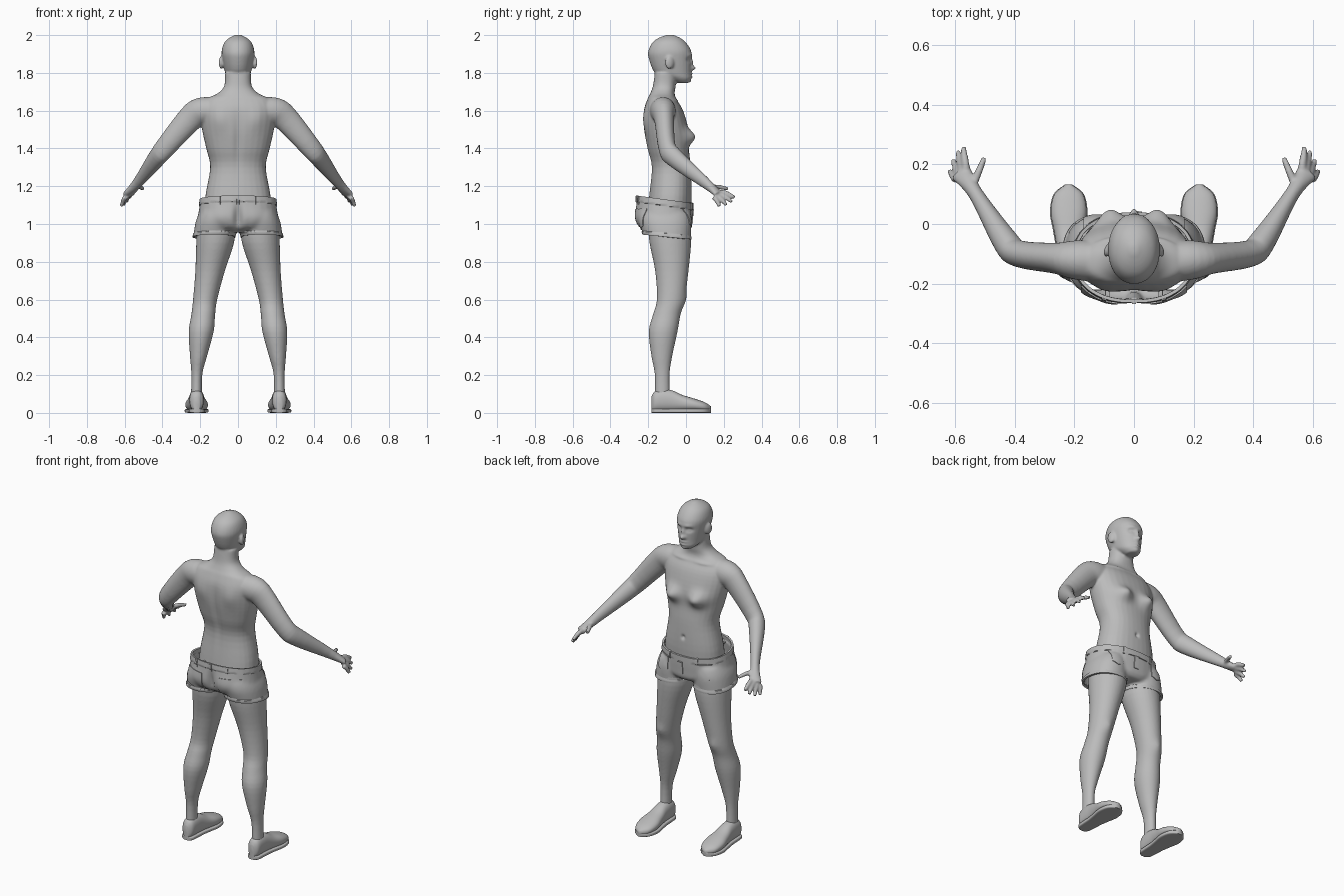
import bpy
import bmesh
from math import cos, sin, pi, exp
from mathutils import Vector, Matrix

X, Y, Z = Vector((1, 0, 0)), Vector((0, 1, 0)), Vector((0, 0, 1))
SIDES = {"left": 1, "right": -1}
BOTH = tuple(SIDES.values())

default_cube = bpy.data.objects.get("Cube")
if default_cube:
    bpy.data.objects.remove(default_cube, do_unlink=True)

grey = bpy.data.materials.new("plain grey")
grey.use_nodes = True
grey.diffuse_color = (.5, .5, .5, 1)
grey.node_tree.nodes["Principled BSDF"].inputs["Base Color"].default_value = grey.diffuse_color


def refine(rings, steps):
    """Smooth interpolation through rings of (x, y, z, radius_u, radius_v)."""
    rings = [Vector(ring) for ring in rings]
    last = len(rings) - 1
    result = []
    for i in range(last):
        start, end = rings[i], rings[i + 1]
        leave = (end - rings[max(i - 1, 0)]) / 2
        arrive = (rings[min(i + 2, last)] - start) / 2
        for step in range(steps):
            t = step / steps
            ease = t * t * (3 - 2 * t)
            result.append(start.lerp(end, ease) + leave * (t * (1 - t) ** 2)
                          - arrive * (t * t * (1 - t)))
    return result + [rings[-1]]


def loft(bm, rings, axes=None, power=2, sides=BOTH, count=32, steps=4):
    """Closed tube; axes fixes the ring plane, otherwise rings follow the path."""
    rings = refine(rings, steps)
    for side in sides:
        loops = []
        for i, ring in enumerate(rings):
            if axes:
                u, v = axes
            else:
                ahead = rings[min(i + 1, len(rings) - 1)]
                behind = rings[max(i - 1, 0)]
                along = (ahead - behind).to_3d()
                u = along.cross(Z).normalized()
                v = u.cross(along).normalized()
            loop = []
            for k in range(count):
                c, s = cos(2 * pi * k / count), sin(2 * pi * k / count)
                scale = (abs(c) ** power + abs(s) ** power) ** (-1 / power)
                spot = ring.to_3d() + u * (ring[3] * c * scale) + v * (ring[4] * s * scale)
                loop.append(bm.verts.new((spot.x * side, spot.y, spot.z)))
            loops.append(loop)
        for low, high in zip(loops, loops[1:]):
            for k in range(count):
                bm.faces.new((low[k], low[k - 1], high[k - 1], high[k]))
        bm.faces.new(loops[0])
        bm.faces.new(loops[-1])


def trunk(bm, rows, power):
    """Loft stacked level rings given as (height, back, front, half width)."""
    rings = [(0, (back + front) / 2, height, half, (front - back) / 2)
             for height, back, front, half in rows]
    loft(bm, rings, (X, Y), power, sides=(1,))


def make_object(name, bm):
    bmesh.ops.recalc_face_normals(bm, faces=bm.faces)
    mesh = bpy.data.meshes.new(name)
    bm.to_mesh(mesh)
    bm.free()
    ob = bpy.data.objects.new(name, mesh)
    bpy.context.collection.objects.link(ob)
    return ob


def bake(ob):
    """Apply the modifiers and finish with the material and smooth shading."""
    bpy.context.view_layer.update()
    graph = bpy.context.evaluated_depsgraph_get()
    mesh = bpy.data.meshes.new_from_object(ob.evaluated_get(graph))
    ob.modifiers.clear()
    ob.data = mesh
    mesh.materials.clear()
    mesh.materials.append(grey)
    mesh.shade_smooth()
    mesh.set_sharp_from_angle(angle=.9)


def fuse(ob, voxel):
    """Merge overlapping parts into one skin and soften the joins."""
    remesh = ob.modifiers.new("fuse", "REMESH")
    remesh.mode = "VOXEL"
    remesh.voxel_size = voxel
    smooth = ob.modifiers.new("soften", "SMOOTH")
    smooth.factor = .5
    smooth.iterations = 5
    bake(ob)


def bump(ob, centre, width, height, push):
    """Soft push along y around a centre, mirrored when off the middle line."""
    for side in (BOTH if centre[0] else (1,)):
        for v in ob.data.vertices:
            dz = (v.co.z - centre[2]) / height
            if abs(dz) < 2.5:
                dx = (v.co.x * side - centre[0]) / width
                dy = (v.co.y - centre[1]) / .06
                v.co.y += push * exp(-dx * dx - dy * dy - dz * dz)
    ob.data.update()


# Torso with neck
body = bmesh.new()
trunk(body, [
    (1, -.21, .02, .18), (1.15, -.195, .03, .172), (1.3, -.182, .025, .147),
    (1.4, -.205, .015, .168), (1.5, -.222, .012, .19), (1.6, -.223, -.015, .2),
    (1.66, -.205, -.05, .17), (1.69, -.19, -.06, .11), (1.73, -.175, -.055, .073),
    (1.8, -.165, -.05, .068)], 2.3)

# Head and ears
trunk(body, [
    (1.747, -.05, .012, .03), (1.77, -.1, .026, .054), (1.8, -.165, .027, .068),
    (1.88, -.198, .03, .084), (1.92, -.198, .026, .086), (1.96, -.178, 0, .073),
    (1.985, -.145, -.03, .047), (2.002, -.1, -.07, .012)], 2.1)
for side in BOTH:
    ear = (Matrix.Translation((.088 * side, -.087, 1.855)) @ Matrix.Rotation(.35 * side, 4, "Z")
           @ Matrix.Diagonal((.012, .025, .035, 1)))
    bmesh.ops.create_uvsphere(body, u_segments=16, v_segments=10, radius=1, matrix=ear)

# Arms and palms
loft(body, [
    (.12, -.125, 1.6, .07, .07), (.2, -.12, 1.595, .065, .073), (.26, -.115, 1.55, .052, .068),
    (.385, -.1, 1.405, .045, .055), (.43, -.06, 1.35, .044, .051), (.53, .1, 1.22, .025, .03),
    (.582, .174, 1.157, .037, .016)])

# Fingers fanned from the index to the little finger, then the thumb
knuckles = Vector((.563, .185, 1.17)), Vector((.598, .147, 1.142))
tips = Vector((.573, .257, 1.14)), Vector((.618, .178, 1.093))
digits = []
for i in range(4):
    base, tip = knuckles[0].lerp(knuckles[1], i / 3), tips[0].lerp(tips[1], i / 3)
    digits.append((base, base.lerp(tip, 1 + .25 * sin(pi * i / 3))))
digits.append((Vector((.54, .13, 1.195)), Vector((.502, .222, 1.186))))
for base, tip in digits:
    joint = base.lerp(tip, .5) + Z * .005
    loft(body, [(*base, .0135, .0135), (*joint, .0125, .0125), (*tip, .0095, .0095)], count=14)

# Legs, as (height, x, y, half width)
legs = [(1, .115, -.09, .1), (.9, .121, -.083, .1), (.75, .148, -.075, .078),
        (.6, .174, -.08, .064), (.52, .184, -.102, .063), (.43, .195, -.121, .066),
        (.3, .209, -.128, .045), (.2, .218, -.126, .029), (.05, .22, -.125, .03)]
loft(body, [(x, y, z, r, r + .01) for z, x, y, r in legs], (X, Y))
body = make_object("body", body)
fuse(body, .006)

# Face: brows, sockets, eyes, nose, lips and chin
bump(body, (.03, .03, 1.894), .024, .01, .005)
bump(body, (.033, .025, 1.87), .018, .012, -.013)
bump(body, (.033, .02, 1.868), .01, .006, .007)
bump(body, (0, .03, 1.855), .009, .02, .01)
bump(body, (0, .03, 1.825), .015, .013, .023)
for lip in (1.796, 1.779):
    bump(body, (0, .03, lip), .02, .006, .009)
bump(body, (0, .02, 1.756), .02, .012, .008)

# Chest, collar bones, navel, spine, shoulder blades and knees
bump(body, (.085, .01, 1.46), .05, .042, .042)
bump(body, (.08, -.05, 1.655), .06, .01, .006)
bump(body, (0, .03, 1.22), .01, .012, -.012)
bump(body, (0, -.22, 1.42), .02, .15, .01)
bump(body, (.1, -.22, 1.55), .05, .06, -.01)
bump(body, (.175, 0, .6), .03, .035, .007)

# Shorts: hips and legs fused, then trimmed open at waist and hems
shorts = bmesh.new()
trunk(shorts, [
    (1.2, -.255, .033, .188), (1.08, -.266, .035, .206), (1.02, -.262, .033, .212),
    (.98, -.24, .03, .18), (.955, -.19, .01, .1)], 2.3)
loft(shorts, [(.115, -.112, 1.06, .09, .13), (.122, -.106, 1, .105, .135),
              (.13, -.093, .88, .111, .114)], (X, Y), 2.2)
shorts = make_object("shorts", shorts)
fuse(shorts, .009)
bump(shorts, (0, -.27, 1.03), .02, .07, .025)
bump(shorts, (.1, -.26, 1.03), .06, .05, -.008)

bm = bmesh.new()
bm.from_mesh(shorts.data)
waist = Vector((0, -.11, 1.13)), Vector((0, .14, 1)).normalized(), .035
hem = Vector((0, -.09, .93)), Vector((0, -.1, -1)).normalized(), .02
for point, normal, band in (waist, hem):
    for origin, trim in ((point, True), (point - normal * band, False)):
        bmesh.ops.bisect_plane(bm, geom=bm.verts[:] + bm.edges[:] + bm.faces[:], plane_co=origin,
                               plane_no=normal, clear_outer=trim)
    bm.normal_update()
    for v in bm.verts:
        if (v.co - point).dot(normal) > .0005 - band:
            v.co += Vector((v.normal.x, v.normal.y, 0)) * .005
bm.to_mesh(shorts.data)
bm.free()
cloth = shorts.modifiers.new("cloth", "SOLIDIFY")
cloth.thickness = .011
cloth.offset = -1
bake(shorts)


def patch(name, x, z, width, height, facing, point=0):
    """Thin cloth plate laid on the shorts, with an optional pointed lower edge."""
    bm = bmesh.new()
    bmesh.ops.create_grid(bm, x_segments=12, y_segments=12, size=.5,
                          matrix=Matrix.Rotation(pi / 2, 4, "X"))
    for v in bm.verts:
        drop = point * (1 - 2 * abs(v.co.x)) * (.5 - v.co.z)
        v.co = Vector((x + v.co.x * width, facing * .4, z + v.co.z * height - drop))
    ob = make_object(name, bm)
    wrap = ob.modifiers.new("lay on shorts", "SHRINKWRAP")
    wrap.target = shorts
    wrap.wrap_method = "PROJECT"
    wrap.use_project_y = True
    wrap.use_positive_direction = facing < 0
    wrap.use_negative_direction = facing > 0
    plate = ob.modifiers.new("thickness", "SOLIDIFY")
    plate.thickness = .009
    plate.offset = 0
    bake(ob)


# Pockets, belt loops and fly
for label, side in SIDES.items():
    patch(label + "_back_pocket", .115 * side, 1.035, .12, .09, -1, .02)
    patch(label + "_front_pocket", .135 * side, 1.04, .065, .08, 1, .015)
    patch(label + "_back_belt_loop", .1 * side, 1.125, .014, .045, -1)
    patch(label + "_front_belt_loop", .09 * side, 1.095, .014, .045, 1)
patch("middle_belt_loop", 0, 1.125, .014, .045, -1)
patch("fly", .012, 1.04, .028, .075, 1)

# Shoes and soles, as (y, top, half width)
profile = [(-.183, .085, .015), (-.165, .114, .034), (-.12, .126, .039), (-.07, .118, .042),
           (-.02, .095, .05), (.04, .077, .06), (.1, .056, .048), (.132, .035, .01)]
for label, side in SIDES.items():
    shoe, sole = bmesh.new(), bmesh.new()
    loft(shoe, [(.219, y, top / 2 + .004, half, top / 2 - .004) for y, top, half in profile],
         (X, Z), 2.3, (side,))
    loft(sole, [(.219, y, .011, half + .003, .011) for y, top, half in profile],
         (X, Z), 6, (side,))
    bake(make_object(label + "_shoe", shoe))
    bake(make_object(label + "_sole", sole))
